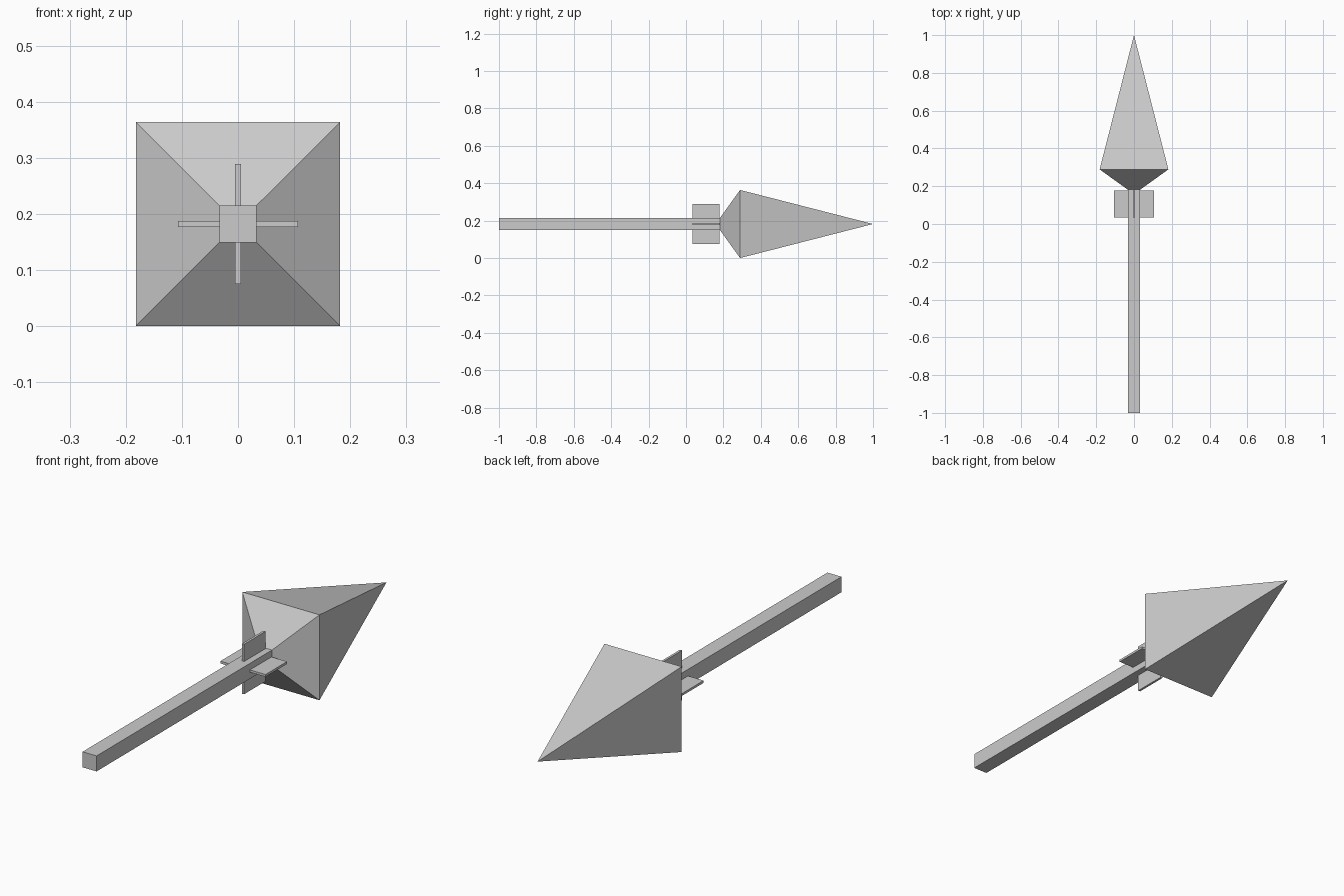
import bpy, bmesh

if "Cube" in bpy.data.objects:
    bpy.data.objects.remove(bpy.data.objects["Cube"])

ZC = 0.182  # height of the long axis


def lofted(name, sections):
    """Square sections (y, half_width) along y; half_width 0 makes a point."""
    bm = bmesh.new()
    rings = []
    for y, h in sections:
        corners = [(0, 0)] if h == 0 else [(-h, -h), (h, -h), (h, h), (-h, h)]
        rings.append([bm.verts.new((x, y, ZC + z)) for x, z in corners])
    for a, b in zip(rings, rings[1:]):
        for i in range(4):
            j = (i + 1) % 4
            bm.faces.new((a[i], a[j], b[0]) if len(b) == 1 else (a[i], a[j], b[j], b[i]))
    for ring in (rings[0], rings[-1]):
        if len(ring) == 4:
            bm.faces.new(ring)
    bmesh.ops.recalc_face_normals(bm, faces=bm.faces[:])
    mesh = bpy.data.meshes.new(name)
    bm.to_mesh(mesh)
    bm.free()
    obj = bpy.data.objects.new(name, mesh)
    bpy.context.collection.objects.link(obj)
    return obj


def box(name, center, size):
    bpy.ops.mesh.primitive_cube_add(size=1, location=center)
    obj = bpy.context.object
    obj.name = name
    obj.scale = size
    bpy.ops.object.transform_apply(location=False, rotation=False, scale=True)
    return obj


# Square shaft
lofted("shaft", [(-1.0, 0.033), (0.182, 0.033)])

# Pointed head: flares from the shaft, then tapers to the tip
lofted("head", [(0.182, 0.033), (0.289, 0.182), (1.0, 0)])

# Four thin fins around the shaft, just behind the head
inner, outer, thick = 0.03, 0.1065, 0.01
mid, width = (inner + outer) / 2, outer - inner
for side, label in ((-1, "left"), (1, "right")):
    box("fin_" + label, (side * mid, 0.106, ZC), (width, 0.145, thick))
for side, label in ((-1, "bottom"), (1, "top")):
    box("fin_" + label, (0, 0.106, ZC + side * mid), (thick, 0.145, width))
